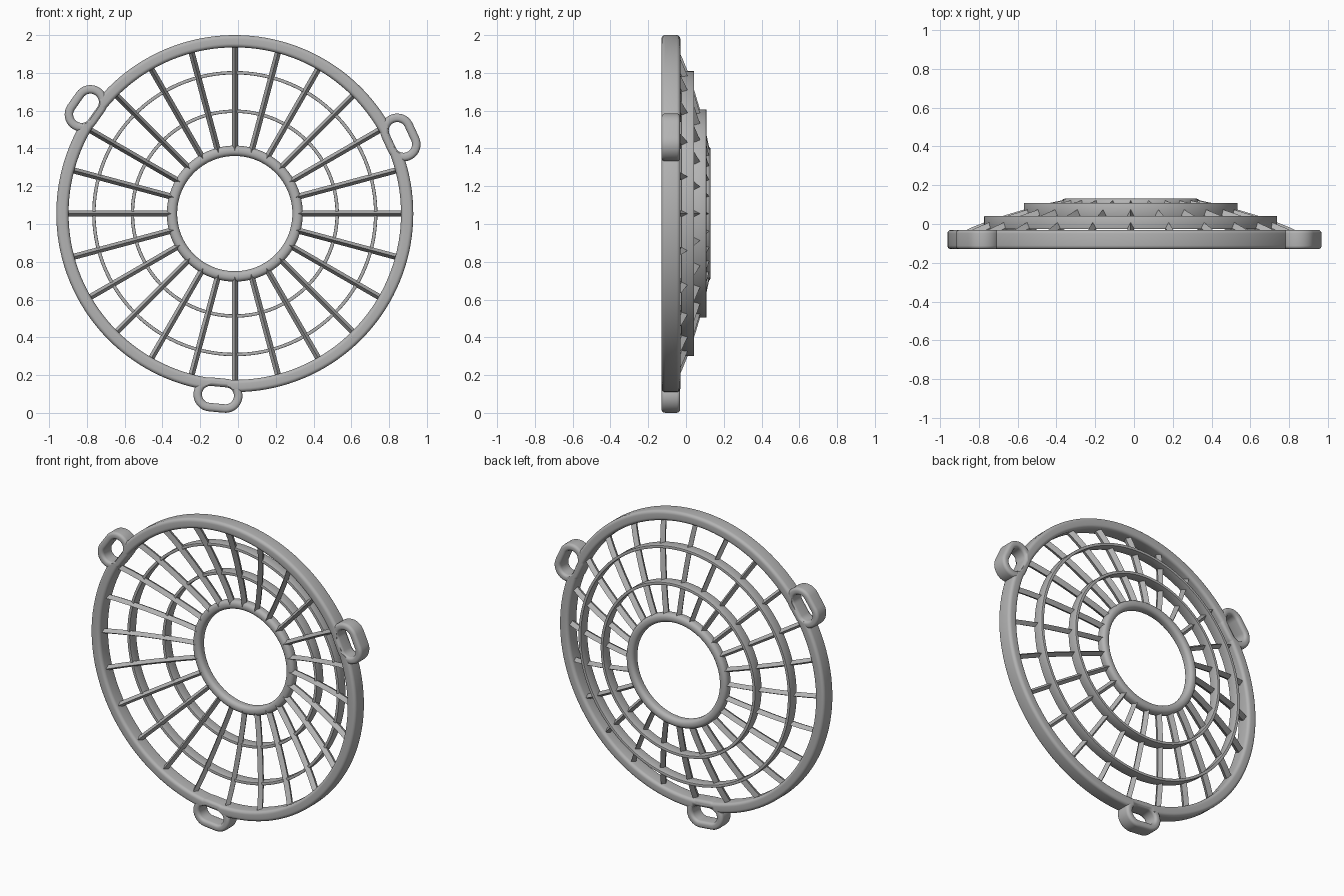
import bpy, bmesh, math
from mathutils import Vector

if "Cube" in bpy.data.objects:
    bpy.data.objects.remove(bpy.data.objects["Cube"], do_unlink=True)

CENTRE = Vector((-0.017, 0, 1.055))

grey = bpy.data.materials.new("grey plastic")
grey.use_nodes = True
grey.diffuse_color = (0.45, 0.45, 0.45, 1)
grey.node_tree.nodes["Principled BSDF"].inputs["Base Color"].default_value = (0.45, 0.45, 0.45, 1)


def polar(angle, r, y=0.0):
    return CENTRE + Vector((r * math.cos(angle), y, r * math.sin(angle)))


def finish(name, bm, smooth=35):
    bmesh.ops.recalc_face_normals(bm, faces=bm.faces)
    mesh = bpy.data.meshes.new(name)
    bm.to_mesh(mesh)
    bm.free()
    mesh.materials.append(grey)
    ob = bpy.data.objects.new(name, mesh)
    bpy.context.collection.objects.link(ob)
    bpy.ops.object.select_all(action='DESELECT')
    ob.select_set(True)
    bpy.context.view_layer.objects.active = ob
    bpy.ops.object.shade_smooth_by_angle(angle=math.radians(smooth))
    return ob


def rounded_section(hw, hd, rad, steps=5):
    """Closed rounded rectangle as (outward, depth) offsets."""
    pts = []
    for q, (sx, sy) in enumerate(((1, 1), (-1, 1), (-1, -1), (1, -1))):
        for i in range(steps + 1):
            a = math.pi / 2 * (q + i / steps)
            pts.append((sx * (hw - rad) + rad * math.cos(a), sy * (hd - rad) + rad * math.sin(a)))
    return pts


def stadium(half, n):
    """(shift, angle) pairs around a stadium, or a circle when half is 0."""
    if half == 0:
        return [(0, 2 * math.pi * i / n) for i in range(n)]
    m = n // 2
    right = [(half, -math.pi / 2 + math.pi * i / m) for i in range(m + 1)]
    return right + [(-half, a + math.pi) for _, a in right]


def loop_band(name, section, radius, y, half=0.0, n=144, origin=CENTRE, turn=0.0):
    """Sweep a section round a circle or a turned stadium facing the front."""
    bm = bmesh.new()
    t = Vector((math.cos(turn), 0, math.sin(turn)))
    u = Vector((-t.z, 0, t.x))
    rows = []
    for shift, a in stadium(half, n):
        out = t * math.cos(a) + u * math.sin(a)
        rows.append([bm.verts.new(origin + t * shift + out * (radius + w) + Vector((0, y + d, 0)))
                     for w, d in section])
    k = len(section)
    for i, row in enumerate(rows):
        nxt = rows[(i + 1) % len(rows)]
        for j in range(k):
            bm.faces.new((row[j], row[(j + 1) % k], nxt[(j + 1) % k], nxt[j]))
    return finish(name, bm)


# Outer frame, the two thin hoops and the hub
frame = loop_band("outer_frame", rounded_section(0.0325, 0.05, 0.02), 0.9125, -0.08)
loop_band("outer_hoop", rounded_section(0.009, 0.034, 0.003, 2), 0.746, 0.008)
loop_band("inner_hoop", rounded_section(0.009, 0.034, 0.003, 2), 0.542, 0.074)
loop_band("hub_ring", rounded_section(0.0275, 0.032, 0.024), 0.3325, 0.099)

# Mounting tabs, each with its slot cut through the frame
for i, side in enumerate(("left", "right", "bottom")):
    angle = math.radians(24.7 + 120 * i)
    origin = polar(angle, 0.965)
    turn = angle + math.pi / 2

    bm = bmesh.new()
    t = Vector((math.cos(turn), 0, math.sin(turn)))
    u = Vector((-t.z, 0, t.x))
    face = bm.faces.new([bm.verts.new(origin + t * (s + 0.052 * math.cos(a)) + u * 0.052 * math.sin(a)
                                      + Vector((0, -0.3, 0))) for s, a in stadium(0.04, 32)])
    ext = bmesh.ops.extrude_face_region(bm, geom=[face])
    bmesh.ops.translate(bm, vec=(0, 0.5, 0),
                        verts=[v for v in ext["geom"] if isinstance(v, bmesh.types.BMVert)])
    cutter = finish("slot_cutter", bm)
    cutter.hide_render = True
    bpy.context.view_layer.objects.active = frame
    mod = frame.modifiers.new("slot", 'BOOLEAN')
    mod.operation = 'DIFFERENCE'
    mod.solver = 'EXACT'
    mod.object = cutter
    bpy.ops.object.modifier_apply(modifier=mod.name)
    bpy.data.objects.remove(cutter, do_unlink=True)

    loop_band(side + "_mounting_tab", rounded_section(0.0225, 0.0495, 0.018), 0.0675, -0.08,
              half=0.04, n=40, origin=origin, turn=turn)

# Domed spokes with a diamond section
PATH = ((0.895, -0.083), (0.82, -0.048), (0.746, -0.018), (0.645, 0.016),
        (0.542, 0.047), (0.435, 0.075), (0.335, 0.096))
bm = bmesh.new()
for i in range(24):
    angle = math.radians(15 * i)
    side = Vector((-math.sin(angle), 0, math.cos(angle))) * 0.016
    depth = Vector((0, 0.03, 0))
    rows = [[bm.verts.new(polar(angle, r, y) + o) for o in (side, depth, -side, -depth)]
            for r, y in PATH]
    for a, b in zip(rows, rows[1:]):
        for j in range(4):
            bm.faces.new((a[j], a[(j + 1) % 4], b[(j + 1) % 4], b[j]))
    bm.faces.new(rows[0])
    bm.faces.new(rows[-1])
finish("spokes", bm)
